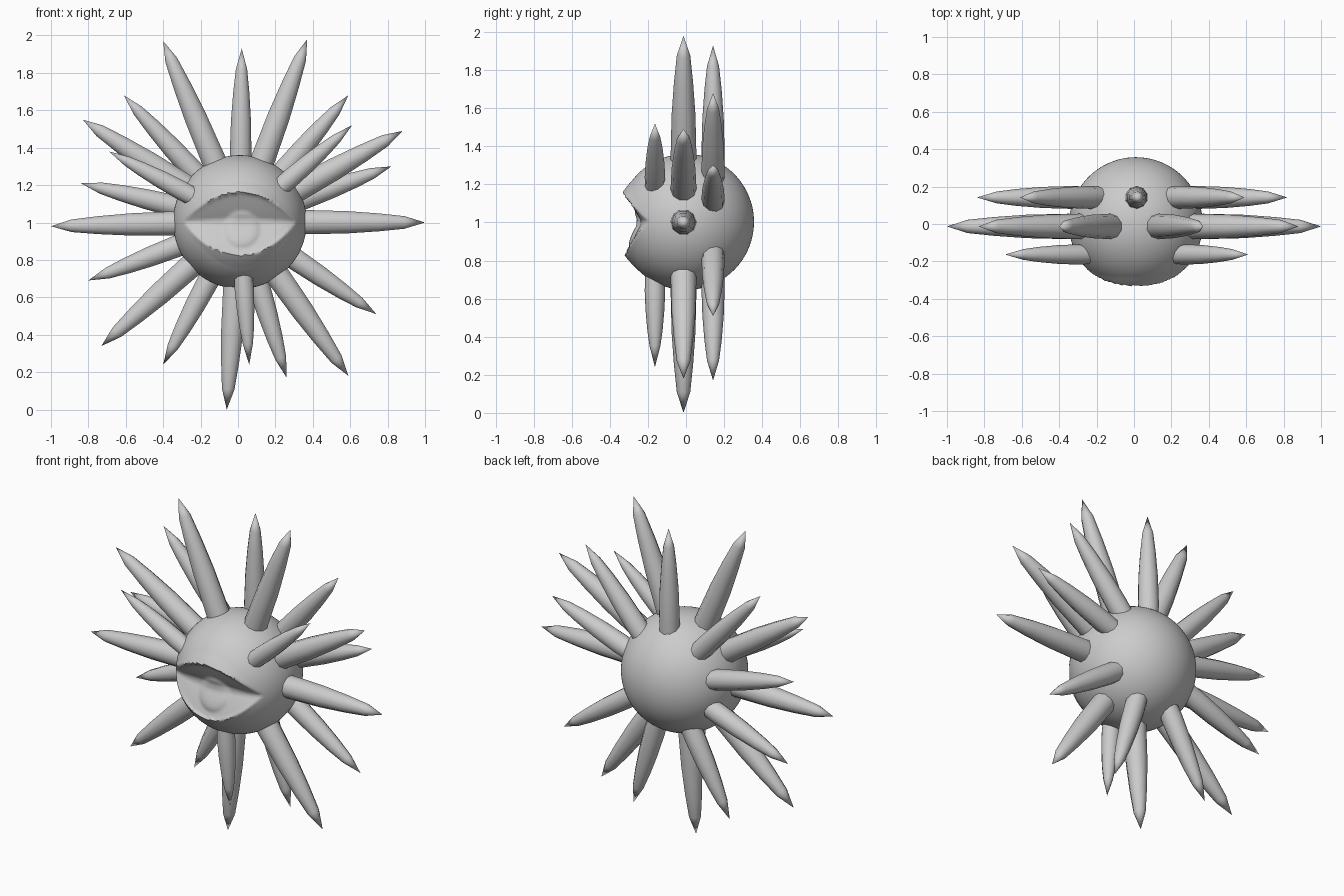
import bpy, bmesh, math
from mathutils import Vector, Matrix

if "Cube" in bpy.data.objects:
    bpy.data.objects.remove(bpy.data.objects["Cube"])

CX, CZ, R = 0.01, 1.003, 0.357

grey = bpy.data.materials.new("plain_grey")
grey.diffuse_color = (0.6, 0.6, 0.6, 1)
grey.use_nodes = True
grey.node_tree.nodes["Principled BSDF"].inputs["Base Color"].default_value = grey.diffuse_color


def finish(bm, name, angle):
    bmesh.ops.recalc_face_normals(bm, faces=bm.faces)
    me = bpy.data.meshes.new(name)
    bm.to_mesh(me)
    bm.free()
    me.materials.append(grey)
    ob = bpy.data.objects.new(name, me)
    bpy.context.collection.objects.link(ob)
    bpy.ops.object.select_all(action='DESELECT')
    ob.select_set(True)
    bpy.context.view_layer.objects.active = ob
    bpy.ops.object.shade_smooth_by_angle(angle=math.radians(angle))
    return ob


# Ball body with an almond eye socket pressed into the front
def eye_push(x, z):
    """Inward push along y at a point on the front."""
    w = max(0.0, 1 - (x / 0.30) ** 2)
    if w == 0:
        return 0.0
    lid = (0.15 if z > 0 else 0.17) * w + 0.004
    t = abs(z) / lid
    if t < 1:
        push = 0.115 * w * min(1.0, 1.12 * (1 - t)) ** 0.85
        # soft raised iris
        d = math.hypot(x - 0.01, z + 0.04) / 0.10
        if d < 1:
            push -= 0.018 * (1 - d ** 4)
        return push
    # slightly swollen lid around the opening
    return -0.012 * w * max(0.0, 1 - (t - 1) / 0.4)


bm = bmesh.new()
bmesh.ops.create_icosphere(bm, subdivisions=6, radius=R)
for v in bm.verts:
    if v.co.y < -0.08:
        v.co.y += eye_push(v.co.x, v.co.z)
bmesh.ops.translate(bm, vec=(CX, 0, CZ), verts=bm.verts)
finish(bm, "eye_body", 60)


# Tapered spike, turned around its own axis from the ball to its tip
def spike(name, tip_x, tip_z, y, radius, sides=10):
    axis = Vector((tip_x - CX, 0, tip_z - CZ))
    length = axis.length
    rot = axis.to_track_quat('Z', 'Y').to_matrix().to_4x4()
    place = Matrix.Translation((CX, y, CZ)) @ rot
    profile = [(0.2, 0.9), (0.36, 1.0), (0.5 * length + 0.08, 0.92),
               (0.75 * length, 0.74), (length - 0.11, 0.52)]
    bm = bmesh.new()
    rings = []
    for d, k in profile:
        rings.append([bm.verts.new(place @ Vector((
            radius * k * math.cos(2 * math.pi * i / sides),
            radius * k * math.sin(2 * math.pi * i / sides), d)))
            for i in range(sides)])
    tip = bm.verts.new(place @ Vector((0, 0, length)))
    for a, b in zip(rings, rings[1:]):
        for i in range(sides):
            j = (i + 1) % sides
            bm.faces.new((a[i], a[j], b[j], b[i]))
    for i in range(sides):
        bm.faces.new((rings[-1][i], rings[-1][(i + 1) % sides], tip))
    bm.faces.new(rings[0])
    finish(bm, name, 50)


# Three upright fans of spikes: (name, depth, thickness, tips)
FANS = [
    ("middle_spike", -0.013, 0.068,
     [(-0.40, 1.97), (0.37, 1.98), (0.88, 1.49), (1.0, 1.0), (0.59, 0.18),
      (-0.06, 0.0), (-0.73, 0.34), (-1.0, 0.98), (-0.83, 1.55)]),
    ("back_spike", 0.142, 0.061,
     [(0.02, 1.93), (0.59, 1.68), (0.82, 1.30), (0.74, 0.51), (0.26, 0.17),
      (-0.40, 0.24), (-0.80, 0.69), (-0.84, 1.21), (-0.61, 1.68)]),
    ("front_spike", -0.163, 0.054,
     [(0.61, 1.52), (0.06, 0.24), (-0.69, 1.38)]),
]
for name, y, radius, tips in FANS:
    for n, (x, z) in enumerate(tips, 1):
        spike(f"{name}_{n}", x, z, y, radius)
